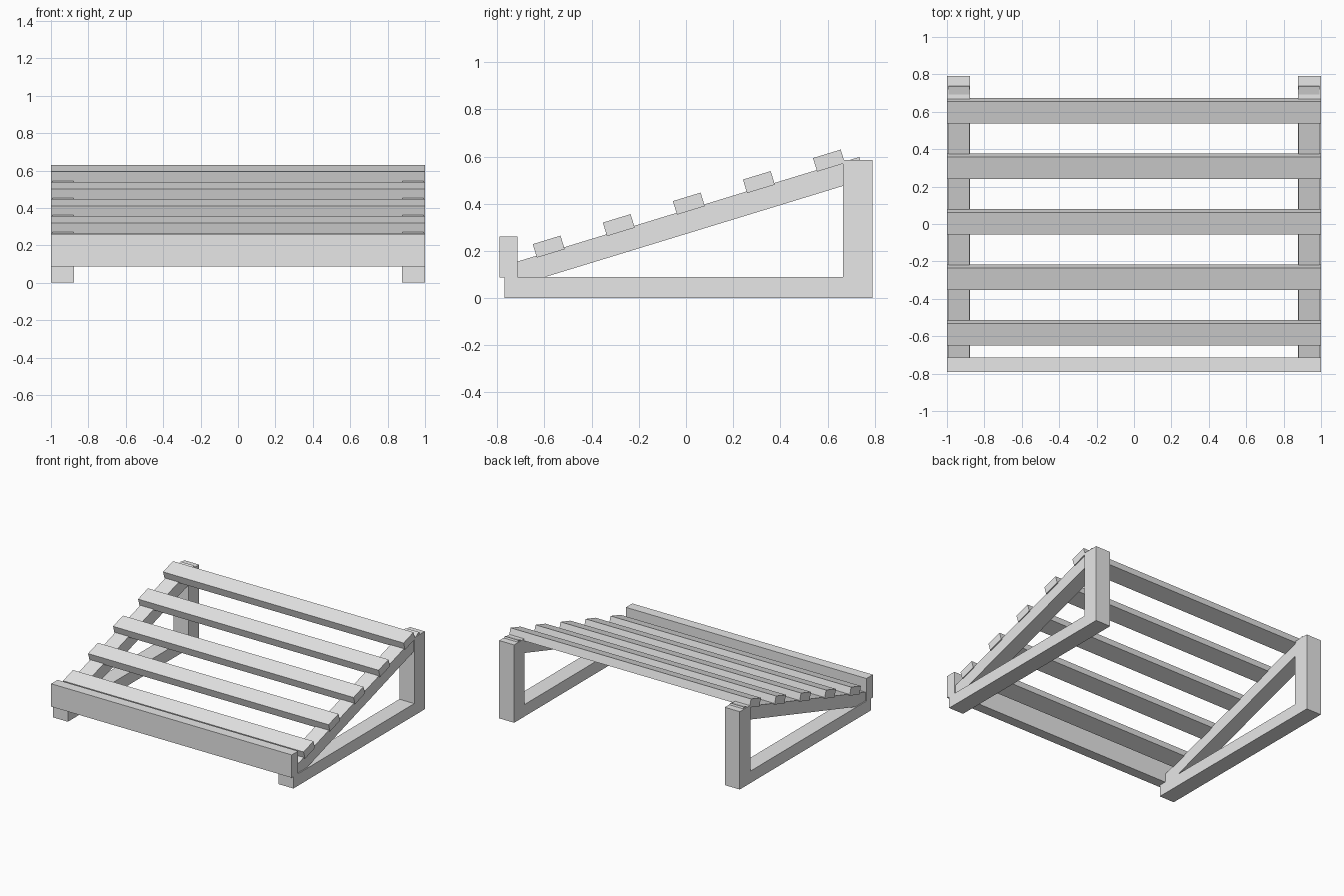
import bpy, bmesh, math
from mathutils import Matrix

old = bpy.data.objects.get("Cube")
if old:
    bpy.data.objects.remove(old, do_unlink=True)

grey = bpy.data.materials.new("plain grey")
grey.use_nodes = True
grey.diffuse_color = (0.8, 0.8, 0.8, 1)
grey.node_tree.nodes["Principled BSDF"].inputs["Base Color"].default_value = (0.8, 0.8, 0.8, 1)

TILT = math.radians(17)


def finish(name, bm):
    bmesh.ops.recalc_face_normals(bm, faces=bm.faces)
    mesh = bpy.data.meshes.new(name)
    bm.to_mesh(mesh)
    bm.free()
    mesh.materials.append(grey)
    obj = bpy.data.objects.new(name, mesh)
    bpy.context.collection.objects.link(obj)
    return obj


def beam(name, centre, size, tilt=0.0):
    """Box beam, tilted about the x axis."""
    bm = bmesh.new()
    bmesh.ops.create_cube(bm, size=1)
    place = Matrix.Translation(centre) @ Matrix.Rotation(tilt, 4, "X") @ Matrix.Diagonal((*size, 1))
    bmesh.ops.transform(bm, matrix=place, verts=bm.verts)
    return finish(name, bm)


def extrude_side(name, profile, x0, x1):
    """Extrude a (y, z) profile along x."""
    bm = bmesh.new()
    face = bm.faces.new([bm.verts.new((x0, y, z)) for y, z in profile])
    out = bmesh.ops.extrude_face_region(bm, geom=[face])
    verts = [g for g in out["geom"] if isinstance(g, bmesh.types.BMVert)]
    bmesh.ops.translate(bm, verts=verts, vec=(x1 - x0, 0, 0))
    return finish(name, bm)


# L-shaped side frames: floor runner with upright rear post
frame = [(-0.77, 0), (0.79, 0), (0.79, 0.585), (0.665, 0.585), (0.665, 0.09), (-0.77, 0.09)]

# Sloping rails: measured down from the upper rear corner
rail_len, rail_thick = 1.55, 0.097
c, s = math.cos(TILT), math.sin(TILT)
rail_y = 0.735 - c * rail_len / 2 + s * rail_thick / 2
rail_z = 0.598 - s * rail_len / 2 - c * rail_thick / 2

for side, sign in (("left", 1), ("right", -1)):
    extrude_side(f"{side}_frame", frame, sign * 0.876, sign * 1.0)
    beam(f"{side}_rail", (sign * 0.936, rail_y, rail_z), (0.112, rail_len, rail_thick), TILT)

# Front stop board
beam("front_board", (0, -0.752, 0.174), (2, 0.076, 0.172))

# Five cross slats climbing the rails
for i in range(5):
    beam(f"slat_{i + 1}", (0, -0.582 + 0.297 * i, 0.218 + 0.0912 * i), (2, 0.123, 0.06), TILT)
